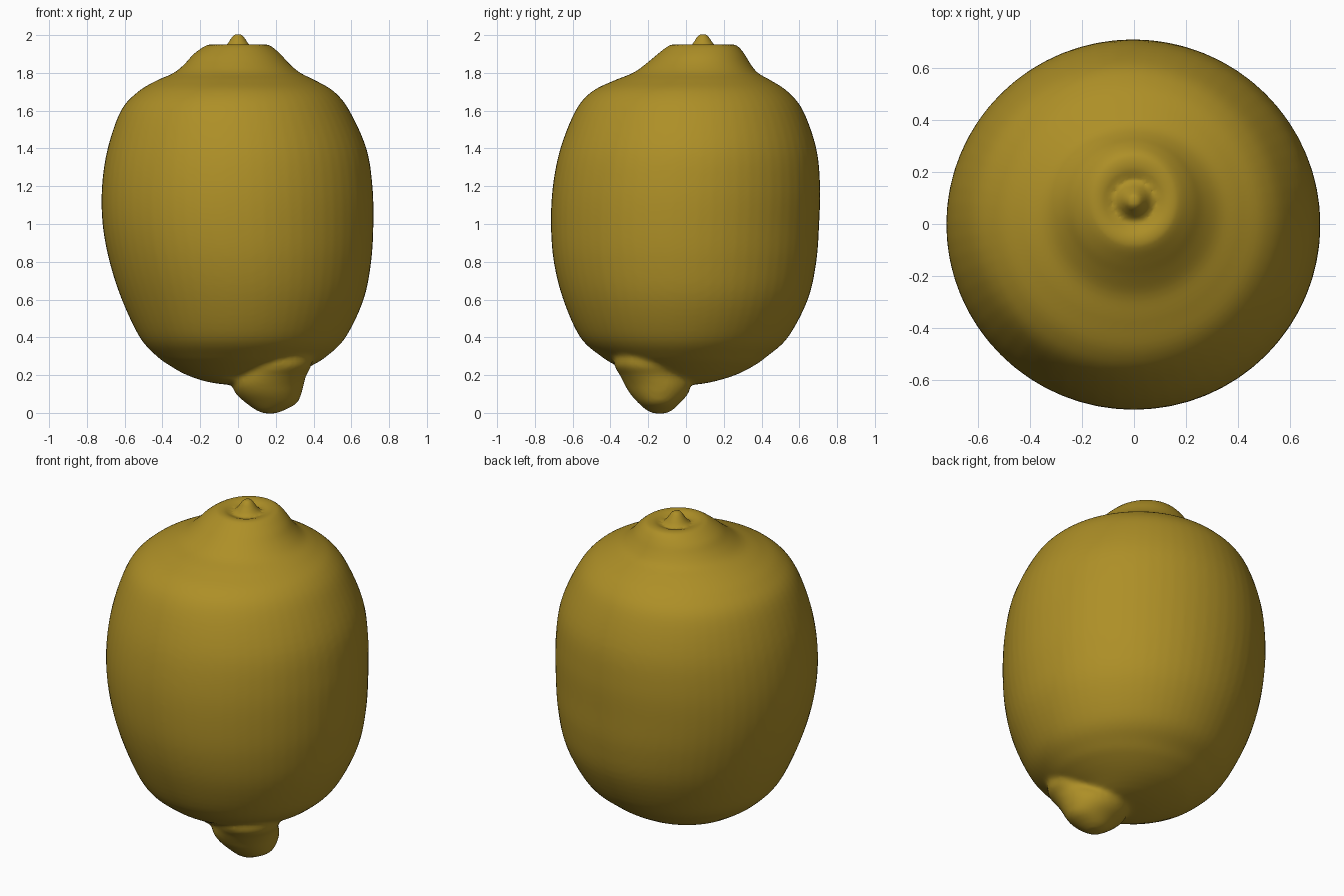
import bpy, bmesh, math
from mathutils import Vector

SEGS, STEPS = 64, 5

rind = bpy.data.materials.new("lemon rind yellow")
rind.diffuse_color = (0.42, 0.275, 0.02, 1)


def spline(a, b, c, d, t):
    """Catmull-Rom interpolation between b and c."""
    return 0.5 * (2 * b + (c - a) * t + (2 * a - 5 * b + 4 * c - d) * t * t
                  + (3 * b - a - 3 * c + d) * t ** 3)


def loft(bm, rows):
    """Closed skin through ellipses given as (z, xmin, xmax, ymin, ymax)."""
    rows = [Vector(r) for r in rows]
    dense = []
    for i in range(len(rows) - 1):
        p = [rows[max(0, min(len(rows) - 1, i + k))] for k in (-1, 0, 1, 2)]
        dense += [spline(*p, s / STEPS) for s in range(STEPS)]
    dense.append(rows[-1])
    rings = []
    for z, x0, x1, y0, y1 in dense:
        ring = []
        for s in range(SEGS):
            a = 2 * math.pi * s / SEGS
            ring.append(bm.verts.new(((x0 + x1) / 2 + (x1 - x0) / 2 * math.cos(a),
                                      (y0 + y1) / 2 + (y1 - y0) / 2 * math.sin(a), z)))
        rings.append(ring)
    for lo, hi in zip(rings, rings[1:]):
        for s in range(SEGS):
            n = (s + 1) % SEGS
            bm.faces.new((lo[s], lo[n], hi[n], hi[s]))
    bm.faces.new(rings[0][::-1])
    bm.faces.new(rings[-1])


bm = bmesh.new()

# fruit body, with a raised collar and shallow crater at the top
loft(bm, [
    (0.14, 0.05, 0.13, -0.12, -0.04),
    (0.16, -0.14, 0.21, -0.23, 0.12),
    (0.20, -0.27, 0.29, -0.28, 0.26),
    (0.25, -0.36, 0.39, -0.37, 0.36),
    (0.30, -0.43, 0.47, -0.45, 0.43),
    (0.40, -0.52, 0.57, -0.56, 0.54),
    (0.60, -0.615, 0.665, -0.65, 0.645),
    (0.80, -0.68, 0.705, -0.70, 0.69),
    (1.00, -0.717, 0.717, -0.715, 0.705),
    (1.20, -0.72, 0.712, -0.705, 0.71),
    (1.40, -0.69, 0.68, -0.665, 0.69),
    (1.60, -0.62, 0.59, -0.585, 0.62),
    (1.70, -0.53, 0.51, -0.50, 0.54),
    (1.76, -0.43, 0.41, -0.38, 0.45),
    (1.80, -0.34, 0.33, -0.28, 0.38),
    (1.85, -0.28, 0.27, -0.21, 0.34),
    (1.90, -0.235, 0.225, -0.15, 0.31),
    (1.945, -0.17, 0.17, -0.09, 0.27),
    (1.95, -0.13, 0.13, -0.05, 0.22),
    (1.93, -0.08, 0.08, 0.00, 0.17),
    (1.925, -0.03, 0.03, 0.06, 0.12),
])

# blunt nipple leaning off the bottom
loft(bm, [
    (-0.003, 0.14, 0.20, -0.17, -0.11),
    (0.012, 0.10, 0.24, -0.205, -0.075),
    (0.05, 0.045, 0.31, -0.25, -0.035),
    (0.10, -0.01, 0.335, -0.295, 0.01),
    (0.15, -0.03, 0.348, -0.325, 0.02),
    (0.20, 0.0, 0.362, -0.35, -0.02),
    (0.26, 0.04, 0.39, -0.38, -0.04),
    (0.36, 0.06, 0.38, -0.36, -0.06),
])

# small stem button at the top
loft(bm, [
    (1.88, -0.08, 0.08, 0.01, 0.17),
    (1.94, -0.065, 0.065, 0.025, 0.155),
    (1.975, -0.042, 0.042, 0.048, 0.132),
    (1.998, -0.03, 0.03, 0.06, 0.12),
    (2.007, -0.012, 0.012, 0.078, 0.102),
])

mesh = bpy.data.meshes.new("lemon")
bm.to_mesh(mesh)
bm.free()
mesh.materials.append(rind)
lemon = bpy.data.objects.new("lemon", mesh)
bpy.context.collection.objects.link(lemon)

# fuse the parts into one skin and soften the joins
fuse = lemon.modifiers.new("fuse", 'REMESH')
fuse.mode = 'VOXEL'
fuse.voxel_size = 0.014
fuse.use_smooth_shade = True
soften = lemon.modifiers.new("soften", 'SMOOTH')
soften.factor = 0.5
soften.iterations = 6
